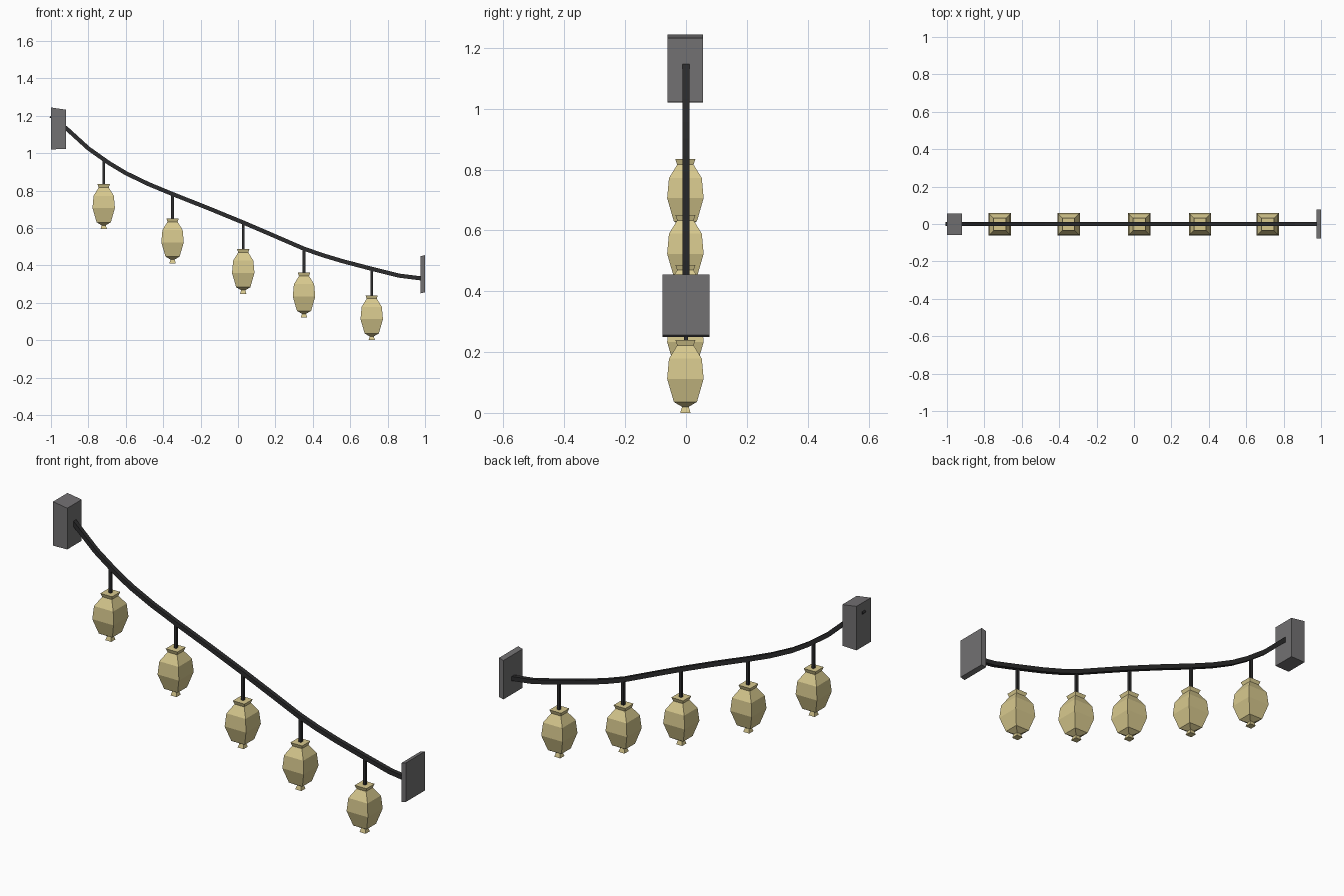
import bpy, bmesh
from mathutils import Vector

if "Cube" in bpy.data.objects:
    bpy.data.objects.remove(bpy.data.objects["Cube"])


def material(name, rgb):
    m = bpy.data.materials.new(name)
    m.diffuse_color = (*rgb, 1)
    m.use_nodes = True
    m.node_tree.nodes["Principled BSDF"].inputs["Base Color"].default_value = m.diffuse_color
    return m


GREY = material("bracket grey", (0.17, 0.165, 0.17))
DARK = material("cord black", (0.025, 0.025, 0.026))
TAN = material("lantern tan", (0.68, 0.58, 0.27))


def loft(name, rings, mat):
    """Skin a list of four-cornered rings and cap both ends."""
    bm = bmesh.new()
    vr = [[bm.verts.new(p) for p in r] for r in rings]
    for a, b in zip(vr, vr[1:]):
        for i in range(4):
            j = (i + 1) % 4
            bm.faces.new((a[i], a[j], b[j], b[i]))
    bm.faces.new(vr[0][::-1])
    bm.faces.new(vr[-1])
    bmesh.ops.recalc_face_normals(bm, faces=bm.faces)
    me = bpy.data.meshes.new(name)
    bm.to_mesh(me)
    bm.free()
    me.materials.append(mat)
    ob = bpy.data.objects.new(name, me)
    bpy.context.collection.objects.link(ob)
    return ob


def square(x, y, z, h):
    return [(x - h, y - h, z), (x + h, y - h, z), (x + h, y + h, z), (x - h, y + h, z)]


def bracket(name, x0, x1, y0, y1, bottoms, tops):
    """Block whose top and bottom slope slightly along x."""
    rings = [[(x, y0, b), (x, y1, b), (x, y1, t), (x, y0, t)]
             for x, b, t in zip((x0, x1), bottoms, tops)]
    loft(name, rings, GREY)


# Wall brackets at both ends
bracket("upper_bracket", -1.0, -0.92, -0.06, 0.056, (1.02, 1.022), (1.244, 1.232))
bracket("lower_bracket", 0.975, 1.0, -0.078, 0.077, (0.25, 0.256), (0.448, 0.455))

# Sagging cord: square section swept along a path
path = [Vector(p) for p in (
    (-1.0, 0, 1.2), (-0.91, 0, 1.125), (-0.8, 0, 1.025), (-0.69, 0, 0.947), (-0.6, 0, 0.893),
    (-0.48, 0, 0.835), (-0.35, 0, 0.781), (-0.16, 0, 0.706), (0.03, 0, 0.628), (0.2, 0, 0.555),
    (0.35, 0, 0.49), (0.45, 0, 0.455), (0.56, 0, 0.422), (0.72, 0, 0.38), (0.86, 0, 0.345),
    (0.98, 0, 0.33))]
rings = []
for i, p in enumerate(path):
    t = (path[min(i + 1, len(path) - 1)] - path[max(i - 1, 0)]).normalized()
    up, side = Vector((-t.z, 0, t.x)) * 0.011, Vector((0, 0.011, 0))
    rings.append([p - side - up, p + side - up, p + side + up, p - side + up])
loft("cord", rings, DARK)

# Lantern outline: height above its foot, half width
PROFILE = [(0, 0.017), (0.02, 0.011), (0.036, 0.038), (0.112, 0.06), (0.178, 0.054),
           (0.222, 0.027), (0.24, 0.033)]


def cord_height(x):
    for a, b in zip(path, path[1:]):
        if a.x <= x <= b.x:
            return a.z + (b.z - a.z) * (x - a.x) / (b.x - a.x)


# Five hanging lanterns with their hangers
for n, (x, z) in enumerate([(-0.718, 0.594), (-0.35, 0.411), (0.028, 0.247),
                            (0.353, 0.121), (0.715, 0.0)], 1):
    z += 0.004 if n == 5 and z > 0 else 0
    loft(f"lantern_{n}", [square(x, -0.002, z + h, r) for h, r in PROFILE], TAN)
    loft(f"hanger_{n}", [square(x, 0, z + 0.235, 0.007),
                         square(x, 0, cord_height(x), 0.007)], DARK)
